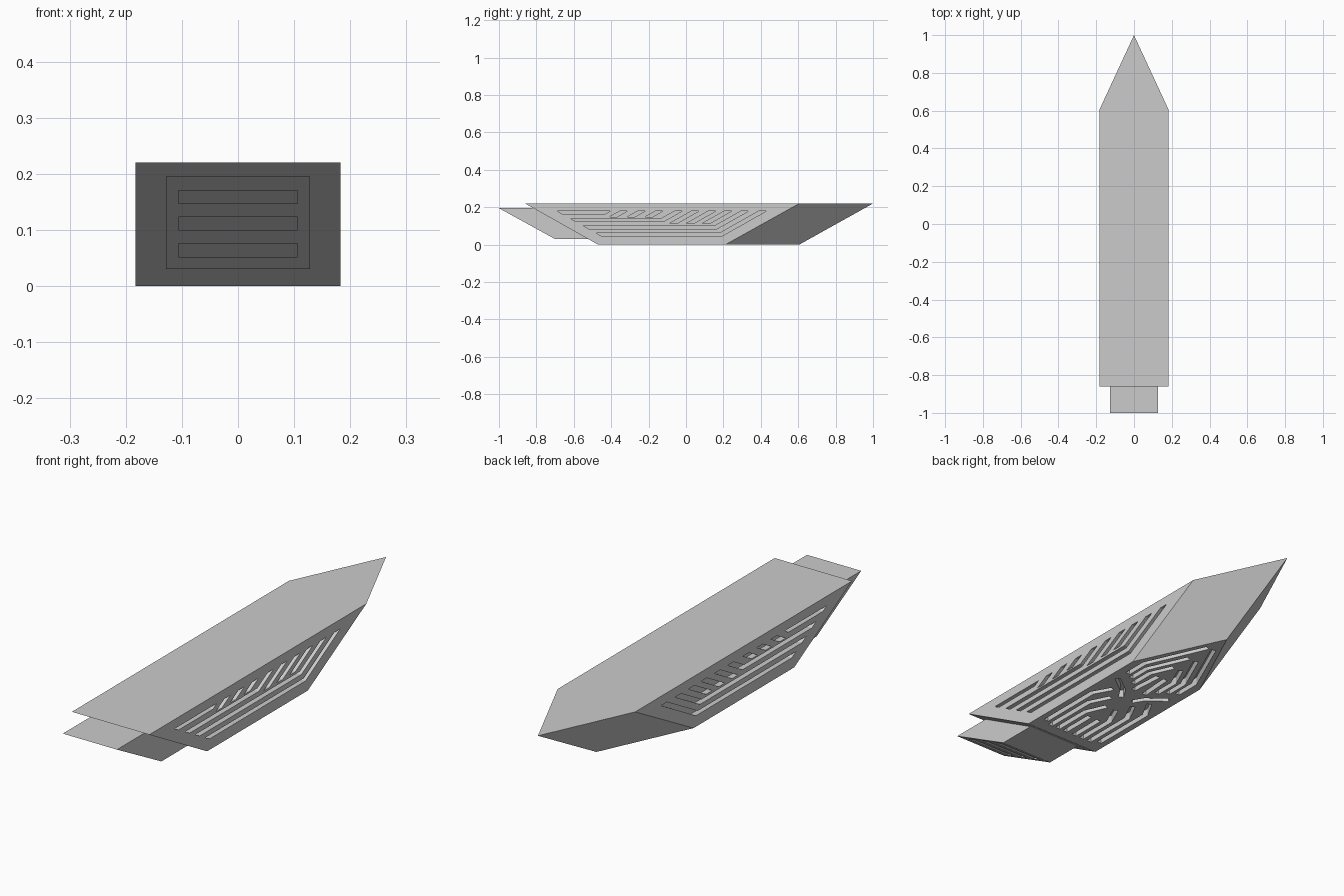
import bpy, bmesh
from mathutils import Vector

if "Cube" in bpy.data.objects:
    bpy.data.objects.remove(bpy.data.objects["Cube"])

S = 0.39 / 0.22      # slope of hull ends (y per z)
H = 0.22             # hull height
W = 0.183            # half width


def add_prism(bm, a, b):
    """Closed solid between two matching polygon loops."""
    va = [bm.verts.new(p) for p in a]
    vb = [bm.verts.new(p) for p in b]
    n = len(a)
    bm.faces.new(va)
    bm.faces.new(vb[::-1])
    for i in range(n):
        j = (i + 1) % n
        bm.faces.new((va[j], va[i], vb[i], vb[j]))


def make(name, prisms):
    bm = bmesh.new()
    for a, b in prisms:
        add_prism(bm, a, b)
    bmesh.ops.recalc_face_normals(bm, faces=bm.faces)
    me = bpy.data.meshes.new(name)
    bm.to_mesh(me)
    bm.free()
    ob = bpy.data.objects.new(name, me)
    bpy.context.collection.objects.link(ob)
    return ob


def carve(target, cutter):
    cutter.hide_render = True
    m = target.modifiers.new("carve", 'BOOLEAN')
    m.operation = 'DIFFERENCE'
    m.solver = 'EXACT'
    m.use_self = True
    m.object = cutter
    bpy.context.view_layer.objects.active = target
    bpy.ops.object.modifier_apply(modifier=m.name)
    bpy.data.objects.remove(cutter)


# Hull: pointed top outline and shorter pointed keel outline
top = [(-W, -0.86, H), (W, -0.86, H), (W, 0.605, H), (0, 1.0, H), (-W, 0.605, H)]
keel = [(-W, -0.47, 0), (W, -0.47, 0), (W, 0.21, 0), (0, 0.605, 0), (-W, 0.21, 0)]
hull = make("hull", [(top, keel)])

# Side grooves: profiles in (y, z)
ZT, GW = 0.18, 0.04
left = lambda z: -0.76 + (H - z) * S
profiles = [[(left(0.18), 0.18), (left(0.165), 0.165), (-0.43, 0.165), (-0.405, 0.18)]]
for z0, z1, r in ((0.123, 0.14, -0.02), (0.085, 0.102, 0.335), (0.047, 0.063, 0.43)):
    profiles.append([(left(z1), z1), (left(z0), z0), (r - (ZT - z0) * S, z0),
                     (r, ZT), (r - GW, ZT), (r - GW - (ZT - z1) * S, z1)])
for z0, rights in ((0.147, (-0.313, -0.218, -0.123)), (0.112, (0.07, 0.16, 0.245))):
    for r in rights:
        d = (ZT - z0) * S
        profiles.append([(r - GW - d, z0), (r - d, z0), (r, ZT), (r - GW, ZT)])
cuts = []
for s in (-1, 1):
    for p in profiles:
        cuts.append(([(s * (W - 0.025), y, z) for y, z in p],
                     [(s * (W + 0.03), y, z) for y, z in p]))
carve(hull, make("side_groove_cutter", cuts))


# Keel grooves: mitred ribbons along (x, y) paths
def ribbon(path, w=0.022):
    pts = [Vector(p) for p in path]
    lhs, rhs = [], []
    for i, p in enumerate(pts):
        d0 = (p - pts[i - 1]).normalized() if i else (pts[1] - p).normalized()
        d1 = (pts[i + 1] - p).normalized() if i < len(pts) - 1 else d0
        n0, n1 = Vector((-d0.y, d0.x)), Vector((-d1.y, d1.x))
        m = (n0 + n1).normalized()
        m *= w / 2 / max(m.dot(n0), 0.4)
        lhs.append(p + m)
        rhs.append(p - m)
    return lhs + rhs[::-1]


paths = [
    [(0.015, 0.50), (0.135, 0.23), (0.135, 0.12)],
    [(0.02, 0.38), (0.10, 0.20), (0.10, 0.10)],
    [(0.02, 0.28), (0.065, 0.18), (0.065, 0.07)],
    [(0.02, 0.18), (0.03, 0.03)],
    [(0.14, 0.06), (0.06, 0.0), (0.03, -0.05)],
    [(0.145, -0.40), (0.145, -0.10), (0.10, -0.02)],
    [(0.105, -0.42), (0.105, -0.17), (0.06, -0.08)],
    [(0.065, -0.42), (0.065, -0.24), (0.025, -0.15)],
    [(0.025, -0.42), (0.025, -0.26)],
]
cuts = []
for s in (-1, 1):
    for p in paths:
        r = ribbon([(s * x, y) for x, y in p])
        cuts.append(([(v.x, v.y, -0.03) for v in r], [(v.x, v.y, 0.035) for v in r]))
carve(hull, make("keel_groove_cutter", cuts))

# Rear engine block with slanted back
side = [(-1.0, 0.195), (-0.70, 0.03), (-0.50, 0.03), (-0.78, 0.195)]
engine = make("engine_block", [([(-0.128, y, z) for y, z in side],
                                [(0.128, y, z) for y, z in side])])

# Three exhaust slots in the slanted back
ES = 0.30 / 0.165
cuts = []
for z0, z1 in ((0.052, 0.076), (0.10, 0.123), (0.147, 0.17)):
    y0, y1 = (-1.0 + (0.195 - z) * ES for z in (z0, z1))
    p = [(y0 - 0.05, z0), (y0 + 0.05, z0), (y1 + 0.05, z1), (y1 - 0.05, z1)]
    cuts.append(([(-0.106, y, z) for y, z in p], [(0.106, y, z) for y, z in p]))
carve(engine, make("exhaust_slot_cutter", cuts))
